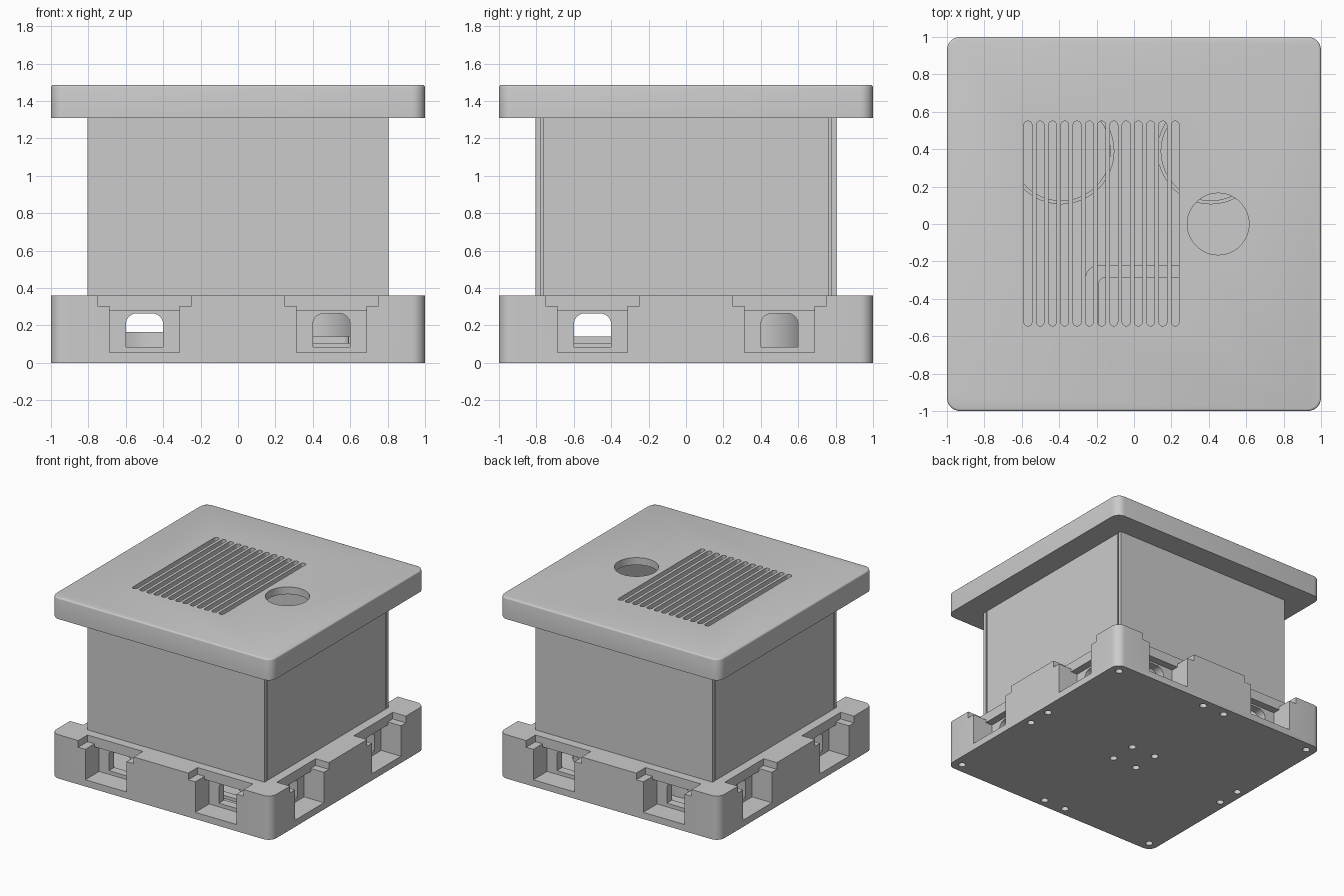
import bpy, bmesh, math
from mathutils import Matrix

cube = bpy.data.objects.get("Cube")
if cube:
    bpy.data.objects.remove(cube, do_unlink=True)

GREY = (0.6, 0.6, 0.6, 1)
grey = bpy.data.materials.new("plain_grey")
grey.use_nodes = True
grey.diffuse_color = GREY
grey.node_tree.nodes["Principled BSDF"].inputs["Base Color"].default_value = GREY

FLAT = Matrix.Identity(4)
# Stands a drawn profile upright, facing along y
UPRIGHT = Matrix(((1, 0, 0, 0), (0, 0, 1, 0), (0, 1, 0, 0), (0, 0, 0, 1)))


def rounded(x0, y0, x1, y1, r, n=6, corners=(0, 1, 2, 3)):
    """Rectangle outline with chosen corners rounded, counted from top right."""
    pts = []
    spots = [(x1, y1, -1, -1), (x0, y1, 1, -1), (x0, y0, 1, 1), (x1, y0, -1, 1)]
    for i, (x, y, sx, sy) in enumerate(spots):
        if i not in corners:
            pts.append((x, y))
            continue
        for k in range(n + 1):
            a = math.pi / 2 * (i + k / n)
            pts.append((x + sx * r + r * math.cos(a), y + sy * r + r * math.sin(a)))
    return pts


def rect(x0, y0, x1, y1):
    return rounded(x0, y0, x1, y1, 0, corners=())


def circle(x, y, r, n=48):
    return [(x + r * math.cos(math.tau * k / n), y + r * math.sin(math.tau * k / n))
            for k in range(n)]


def prism(bm, pts, w0, w1, mat=FLAT):
    low = [bm.verts.new(mat @ Matrix.Translation((x, y, w0)).translation) for x, y in pts]
    high = [bm.verts.new(mat @ Matrix.Translation((x, y, w1)).translation) for x, y in pts]
    faces = [bm.faces.new(low[::-1]), bm.faces.new(high)]
    for i in range(len(pts)):
        j = (i + 1) % len(pts)
        faces.append(bm.faces.new((low[i], low[j], high[j], high[i])))
    bmesh.ops.recalc_face_normals(bm, faces=faces)


def make(name, prisms, top_bevel=0):
    bm = bmesh.new()
    for p in prisms:
        prism(bm, *p)
    if top_bevel:
        top = max(v.co.z for v in bm.verts)
        rim = [e for e in bm.edges if all(v.co.z > top - 1e-5 for v in e.verts)]
        bmesh.ops.bevel(bm, geom=rim, offset=top_bevel, segments=3, profile=0.5,
                        affect='EDGES')
    mesh = bpy.data.meshes.new(name)
    bm.to_mesh(mesh)
    bm.free()
    mesh.materials.append(grey)
    ob = bpy.data.objects.new(name, mesh)
    bpy.context.collection.objects.link(ob)
    return ob


def cut(target, prisms):
    cutter = make("cutter", prisms)
    cutter.hide_render = True
    mod = target.modifiers.new("cut", 'BOOLEAN')
    mod.operation, mod.solver, mod.object = 'DIFFERENCE', 'EXACT', cutter
    bpy.context.view_layer.objects.active = target
    bpy.ops.object.modifier_apply(modifier=mod.name)
    bpy.data.objects.remove(cutter, do_unlink=True)


def all_sides(shape, y0, y1):
    """Repeat an upright profile at both openings on all four sides."""
    out = []
    for q in range(4):
        for x in (-0.5, 0.5):
            mat = Matrix.Rotation(q * math.pi / 2, 4, 'Z') @ UPRIGHT
            out.append(([(px + x, z) for px, z in shape], y0, y1, mat))
    return out


parts = []

# Base tray with stepped side pockets, arched windows and a hollow middle
base = make("base", [(rounded(-1, -1, 1, 1, 0.07), 0, 0.36)])
cut(base, [(rect(-0.75, -0.75, 0.75, 0.75), 0.08, 0.5)])
half = [(0.188, 0.055), (0.188, 0.305), (0.252, 0.305), (0.252, 0.5)]
cut(base, all_sides(half + [(-x, z) for x, z in reversed(half)], -1.1, -0.88))
cut(base, all_sides(rect(-0.188, 0.055, 0.188, 0.28), -0.9, -0.82))
cut(base, all_sides(rounded(-0.1, 0.085, 0.1, 0.265, 0.06, corners=(0, 1)), -0.85, -0.7))

# Screw holes underneath: corners, pairs on each side, centre group
spots = [(sx * a, sy * b) for a, b in ((0.92, 0.92), (0.1, 0.93), (0.93, 0.1), (0.11, 0.11))
         for sx in (-1, 1) for sy in (-1, 1)]
cut(base, [(circle(x, y, 0.028, 20), -0.1, 0.05) for x, y in spots])
parts.append(base)

# Four wall panels with narrow grooves at the corners
for side, s in (("front", -1), ("back", 1)):
    y0, y1 = sorted((s * 0.775, s * 0.805))
    parts.append(make(side + "_panel", [(rect(-0.805, y0, 0.805, y1), 0.36, 1.31)]))
for side, s in (("right", -1), ("left", 1)):
    x0, x1 = sorted((s * 0.775, s * 0.805))
    parts.append(make(side + "_panel", [(rect(x0, -0.765, x1, 0.765), 0.36, 1.31)]))
parts.append(make("corner_posts", [
    (rect(x - 0.025, y - 0.025, x + 0.025, y + 0.025), 0.36, 1.31)
    for x in (-0.76, 0.76) for y in (-0.755, 0.755)]))

# Overhanging lid, hollow below, with vent slots and a round opening
lid = make("lid", [(rounded(-1, -1, 1, 1, 0.07), 1.31, 1.485)], top_bevel=0.012)
cut(lid, [(rect(-0.77, -0.77, 0.77, 0.77), 1.2, 1.425)])
slots = [-0.567 + 0.0656 * i for i in range(13)]
cut(lid, [(rounded(x - 0.021, -0.545, x + 0.021, 0.55, 0.0205), 1.4, 1.6) for x in slots])
cut(lid, [(circle(0.45, 0, 0.165), 1.4, 1.6)])
parts.append(lid)

# Round containers and low tray inside the housing
for name, x, top in (("low_container", -0.39, 0.165), ("tall_container", 0.41, 0.8)):
    jar = make(name, [(circle(x, 0.39, 0.285), 0.08, top)])
    cut(jar, [(circle(x, 0.39, 0.265), 0.095, 1)])
    parts.append(jar)
tray = make("inner_tray", [(rounded(-0.26, -0.72, 0.65, -0.22, 0.07), 0.08, 0.14)])
cut(tray, [(rounded(-0.19, -0.66, 0.59, -0.285, 0.04), 0.1, 0.3)])
cut(tray, [(rect(0.3, -0.8, 0.7, -0.35), 0.105, 0.3)])
parts.append(tray)

# Smooth the rounded faces and keep crisp edges
bpy.ops.object.select_all(action='DESELECT')
for ob in parts:
    ob.select_set(True)
bpy.context.view_layer.objects.active = base
bpy.ops.object.shade_smooth_by_angle(angle=math.radians(32))
